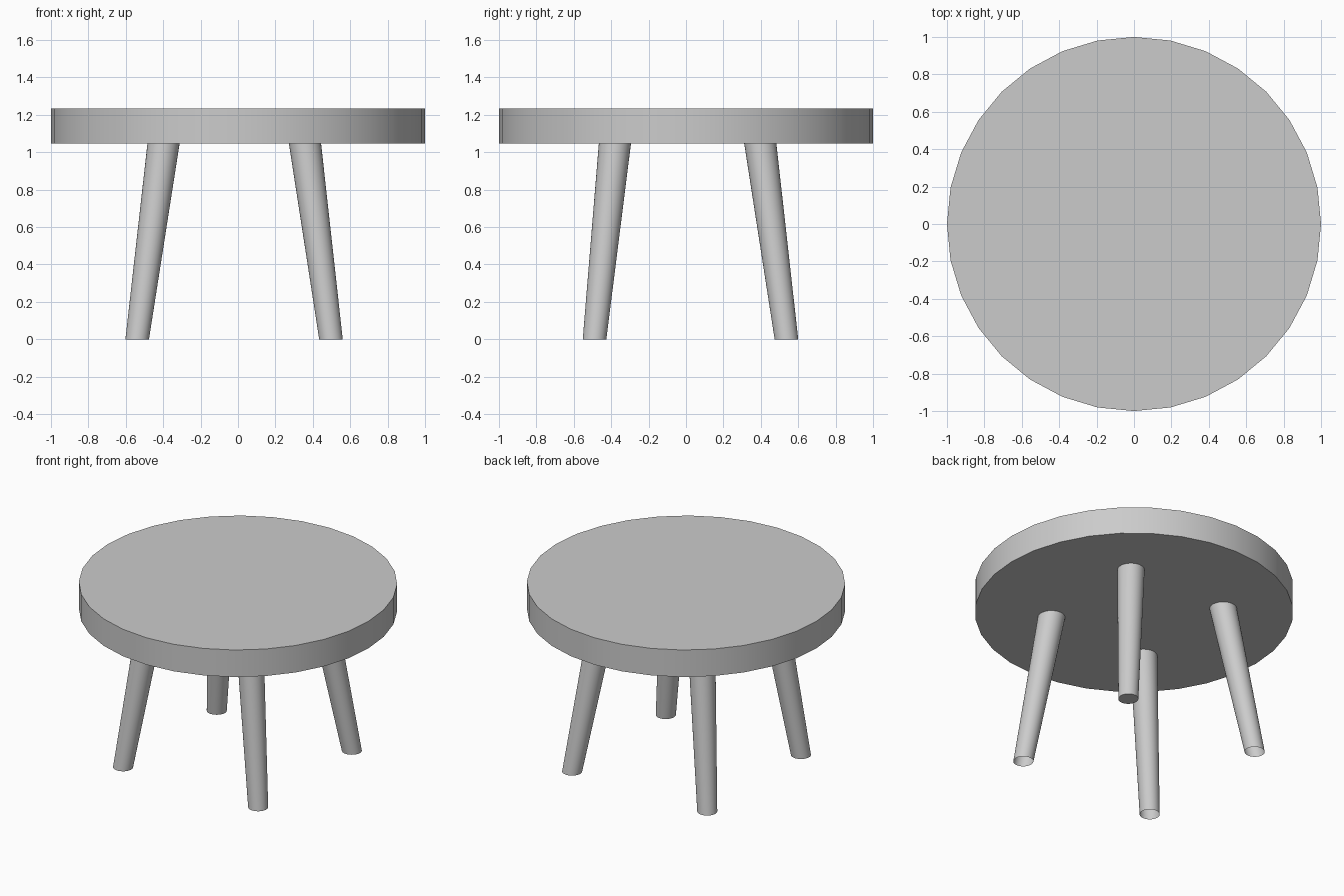
import bpy
import bmesh
import math

if "Cube" in bpy.data.objects:
    bpy.data.objects.remove(bpy.data.objects["Cube"])

SIDES = 32
SEAT_BOTTOM, SEAT_TOP = 1.048, 1.235
FOOT_RADIUS, TOP_RADIUS = 0.063, 0.086


def lathe_part(name, rings, cap_bottom, cap_top):
    """Skin a stack of level circles given as (x, y, z, radius)."""
    bm = bmesh.new()
    loops = []
    for x, y, z, r in rings:
        loops.append([bm.verts.new((x + r * math.cos(a), y + r * math.sin(a), z))
                      for a in (math.tau * i / SIDES for i in range(SIDES))])
    for low, high in zip(loops, loops[1:]):
        for i in range(SIDES):
            j = (i + 1) % SIDES
            bm.faces.new((low[i], low[j], high[j], high[i]))
    if cap_bottom:
        bm.faces.new(loops[0][::-1])
    if cap_top:
        bm.faces.new(loops[-1])
    mesh = bpy.data.meshes.new(name)
    bm.to_mesh(mesh)
    bm.free()
    obj = bpy.data.objects.new(name, mesh)
    bpy.context.collection.objects.link(obj)
    bpy.ops.object.select_all(action='DESELECT')
    bpy.context.view_layer.objects.active = obj
    obj.select_set(True)
    bpy.ops.object.shade_smooth_by_angle(angle=math.radians(30))
    return obj


# Round seat
lathe_part("seat", [(0, 0, SEAT_BOTTOM, 1), (0, 0, SEAT_TOP, 1)], True, True)

# Splayed, tapered legs: (foot, top) centre positions along each axis
LEG_X = {"left": (-0.539, -0.398), "right": (0.497, 0.358)}
LEG_Y = {"front": (-0.489, -0.380), "back": (0.537, 0.397)}

for y_name, (foot_y, top_y) in LEG_Y.items():
    for x_name, (foot_x, top_x) in LEG_X.items():
        # Only the back right leg has a closed foot; the others are open tubes
        closed = (y_name, x_name) == ("back", "right")
        lathe_part(f"{y_name}_{x_name}_leg",
                   [(foot_x, foot_y, 0, FOOT_RADIUS),
                    (top_x, top_y, SEAT_BOTTOM, TOP_RADIUS)],
                   closed, False)
